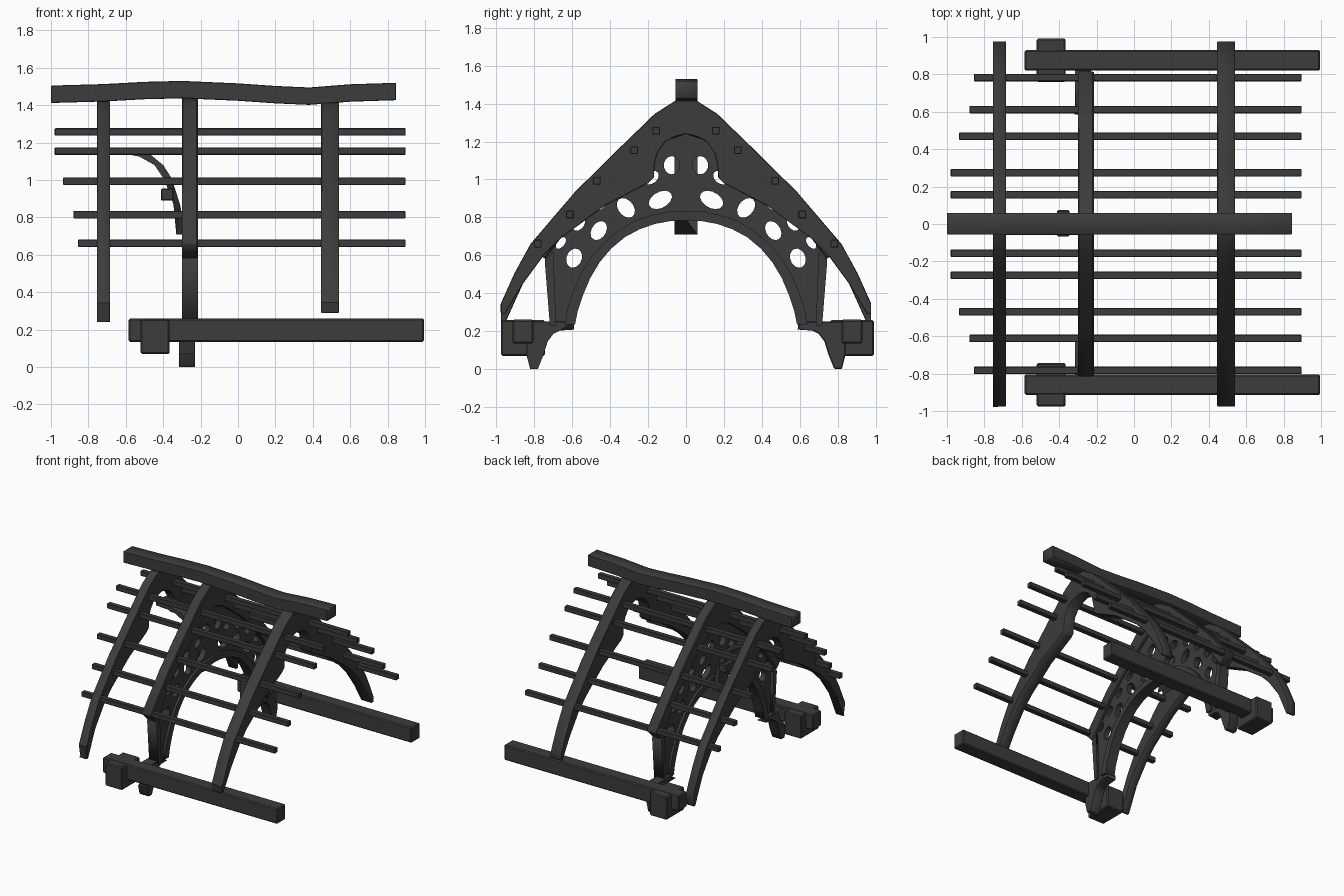
import bpy, bmesh, math
from mathutils import Matrix, Vector

if "Cube" in bpy.data.objects:
    bpy.data.objects.remove(bpy.data.objects["Cube"])

mat = bpy.data.materials.new("dark_timber")
mat.diffuse_color = (0.045, 0.045, 0.045, 1)
mat.use_nodes = True
mat.node_tree.nodes["Principled BSDF"].inputs["Base Color"].default_value = mat.diffuse_color


def finish(name, mesh, bevel):
    ob = bpy.data.objects.new(name, mesh)
    bpy.context.collection.objects.link(ob)
    mesh.materials.append(mat)
    if bevel:
        m = ob.modifiers.new("bevel", 'BEVEL')
        m.width, m.segments, m.limit_method = bevel, 1, 'ANGLE'
        m.angle_limit = math.radians(50)
    return ob


def box(name, x0, x1, y0, y1, z0, z1, bevel=0.008):
    bm = bmesh.new()
    bmesh.ops.create_cube(bm, size=1)
    for v in bm.verts:
        v.co = Vector(((x0 + x1) / 2 + v.co.x * (x1 - x0),
                       (y0 + y1) / 2 + v.co.y * (y1 - y0),
                       (z0 + z1) / 2 + v.co.z * (z1 - z0)))
    mesh = bpy.data.meshes.new(name)
    bm.to_mesh(mesh)
    bm.free()
    return finish(name, mesh, bevel)


def plate(name, loops, c0, c1, axis='X', bevel=0.0):
    """Filled outline (first loop) with holes (other loops), extruded from c0 to c1."""
    cu = bpy.data.curves.new(name, 'CURVE')
    cu.dimensions, cu.fill_mode, cu.extrude = '2D', 'BOTH', (c1 - c0) / 2
    for pts in loops:
        sp = cu.splines.new('POLY')
        sp.points.add(len(pts) - 1)
        for p, (a, b) in zip(sp.points, pts):
            p.co = (a, b, 0, 1)
        sp.use_cyclic_u = True
    tmp = bpy.data.objects.new("tmp", cu)
    bpy.context.collection.objects.link(tmp)
    dg = bpy.context.evaluated_depsgraph_get()
    mesh = bpy.data.meshes.new_from_object(tmp.evaluated_get(dg))
    bpy.data.objects.remove(tmp)
    bpy.data.curves.remove(cu)
    mid = (c0 + c1) / 2
    if axis == 'X':
        M = Matrix(((0, 0, 1, mid), (1, 0, 0, 0), (0, 1, 0, 0), (0, 0, 0, 1)))
    else:
        M = Matrix(((1, 0, 0, 0), (0, 0, -1, mid), (0, 1, 0, 0), (0, 0, 0, 1)))
    bm = bmesh.new()
    bm.from_mesh(mesh)
    bmesh.ops.remove_doubles(bm, verts=bm.verts, dist=1e-4)
    bm.transform(M)
    if len(loops) == 1:
        bmesh.ops.dissolve_limit(bm, angle_limit=0.01, verts=bm.verts, edges=bm.edges)
    bmesh.ops.recalc_face_normals(bm, faces=bm.faces)
    bm.to_mesh(mesh)
    bm.free()
    mesh.name = name
    mesh.materials.clear()
    return finish(name, mesh, bevel)


def sym(outer, inner):
    """Closed loop from right-half outer and inner edges, both starting at y = 0."""
    def full(h):
        return [(-a, b) for a, b in reversed(h[1:])] + h
    return full(outer) + full(inner)[::-1]


def ellipse(y, z, a, b, tilt, n=14):
    c, s = math.cos(tilt), math.sin(tilt)
    pts = []
    for i in range(n):
        t = 2 * math.pi * i / n
        u, v = a * math.cos(t), b * math.sin(t)
        pts.append((y + u * c - v * s, z + u * s + v * c))
    return pts


slope = [(0, 1.425), (0.065, 1.41), (0.165, 1.346), (0.35, 1.167), (0.585, 0.935), (0.82, 0.66)]

# End rafter pairs with a notched, arched underside
for name, x0, x1, drop in (("left_rafter", -0.755, -0.685, 0.05), ("right_rafter", 0.445, 0.54, 0)):
    outer = slope + [(0.905, 0.505), (0.977, 0.345), (0.977, 0.29 - drop)]
    inner = [(0, 1.24), (0.06, 1.225), (0.108, 1.20), (0.15, 1.14), (0.165, 1.08), (0.17, 1.01),
             (0.2, 0.98), (0.43, 0.86), (0.66, 0.69), (0.75, 0.6), (0.86, 0.45), (0.955, 0.29 - drop)]
    plate(name, [sym(outer, inner)], x0, x1, bevel=0.006)

# Main truss: rafter, arch rib, perforated web, posts
X0, X1 = -0.30, -0.215
plate("truss_rafter", [sym([(0, 1.44)] + slope[1:],
      [(0, 1.24), (0.12, 1.2), (0.32, 1.05), (0.53, 0.86), (0.745, 0.58)])], X0, X1, bevel=0.006)
arch_out = [(0, 0.835), (0.1, 0.83), (0.18, 0.812), (0.27, 0.783), (0.35, 0.735), (0.43, 0.67),
            (0.5, 0.59), (0.55, 0.51), (0.595, 0.41), (0.625, 0.32), (0.64, 0.235)]
arch_in = [(0, 0.785), (0.085, 0.78), (0.165, 0.765), (0.245, 0.737), (0.323, 0.695), (0.395, 0.635),
           (0.454, 0.565), (0.505, 0.48), (0.543, 0.39), (0.57, 0.31), (0.585, 0.235)]
plate("truss_arch", [sym(arch_out, arch_in)], X0, X1)
holes = []
for y, z, a, b, t in ((0.59, 0.585, 0.052, 0.04, 1.2), (0.46, 0.73, 0.054, 0.038, 1.0),
                      (0.317, 0.85, 0.058, 0.04, 0.9), (0.135, 0.892, 0.066, 0.042, -0.5),
                      (0.075, 1.075, 0.048, 0.042, 1.57), (0.185, 1.01, 0.045, 0.032, -0.6),
                      (0.33, 0.965, 0.042, 0.03, -0.7), (0.455, 0.872, 0.042, 0.028, -0.8),
                      (0.565, 0.765, 0.04, 0.027, -0.9), (0.66, 0.665, 0.036, 0.02, -0.9)):
    if t > 0 and y > 0.1:
        t = -t if y < 0.4 else t
    holes += [ellipse(y, z, a, b, math.pi - t if 0.3 < y < 0.6 and b > 0.035 else t),
              ellipse(-y, z, a, b, t - math.pi if 0.3 < y < 0.6 and b > 0.035 else -t)]
mid_arch = [((a + c) / 2, (b + d) / 2) for (a, b), (c, d) in zip(arch_out, arch_in)]
web_top = [(0, 1.3), (0.14, 1.22), (0.34, 1.08), (0.55, 0.88), (0.76, 0.63), (0.735, 0.55), (0.715, 0.24)]
plate("truss_web", [sym(web_top, mid_arch)] + holes, -0.28, -0.235)

# Parts repeated on both sides
for s, side in ((1, "back"), (-1, "front")):
    def m(pts):
        return [(s * a, b) for a, b in pts]

    def ybox(name, x0, x1, ya, yb, z0, z1):
        box(name, x0, x1, min(s * ya, s * yb) + 0.008, max(s * ya, s * yb) + 0.008, z0, z1)
    plate(side + "_post", [m([(0.685, 0.23), (0.718, 0.23), (0.745, 0.57), (0.70, 0.62)])], X0, X1)
    # Curved corbel under the post
    plate(side + "_corbel", [m([(0.59, 0.25), (0.59, 0.208), (0.664, 0.203), (0.70, 0.185), (0.73, 0.145),
          (0.75, 0.08), (0.782, 0.0), (0.822, 0.0), (0.84, 0.07), (0.84, 0.25)])], -0.315, -0.23, bevel=0.005)
    # Wall beam and its end block
    ybox(side + "_wall_beam", -0.585, 0.995, 0.812, 0.922, 0.135, 0.26)
    ybox(side + "_beam_block", -0.52, -0.365, 0.752, 0.983, 0.07, 0.258)
    # Purlins through the rafters
    for i, (y, z, xl) in enumerate(((0.157, 1.257, -0.98), (0.274, 1.155, -0.98), (0.47, 0.993, -0.935),
                                    (0.612, 0.815, -0.88), (0.783, 0.662, -0.855))):
        box(f"{side}_purlin_{i + 1}", xl, 0.895, s * y - 0.02, s * y + 0.02, z - 0.02, z + 0.02, 0.003)

# Sagging ridge beam
top = [(-1, 1.505), (-0.72, 1.513), (-0.5, 1.525), (-0.3, 1.53), (0, 1.517),
       (0.2, 1.503), (0.38, 1.495), (0.6, 1.512), (0.845, 1.52)]
ridge = top + [(x, z - 0.093) for x, z in reversed(top)]
plate("ridge_beam", [ridge], -0.056, 0.06, 'Y', bevel=0.008)

# Curved brace in the centre, with its peg block
brace = [(-0.70, 1.175), (-0.6, 1.173), (-0.473, 1.14), (-0.40, 1.08), (-0.355, 1.01), (-0.31, 0.87),
         (-0.28, 0.71), (-0.33, 0.71), (-0.345, 0.87), (-0.393, 1.0), (-0.446, 1.08),
         (-0.527, 1.125), (-0.6, 1.14), (-0.70, 1.145)]
plate("centre_brace", [brace], -0.06, 0.06, 'Y')
box("brace_block", -0.412, -0.345, -0.066, 0.074, 0.89, 0.955, 0.006)
